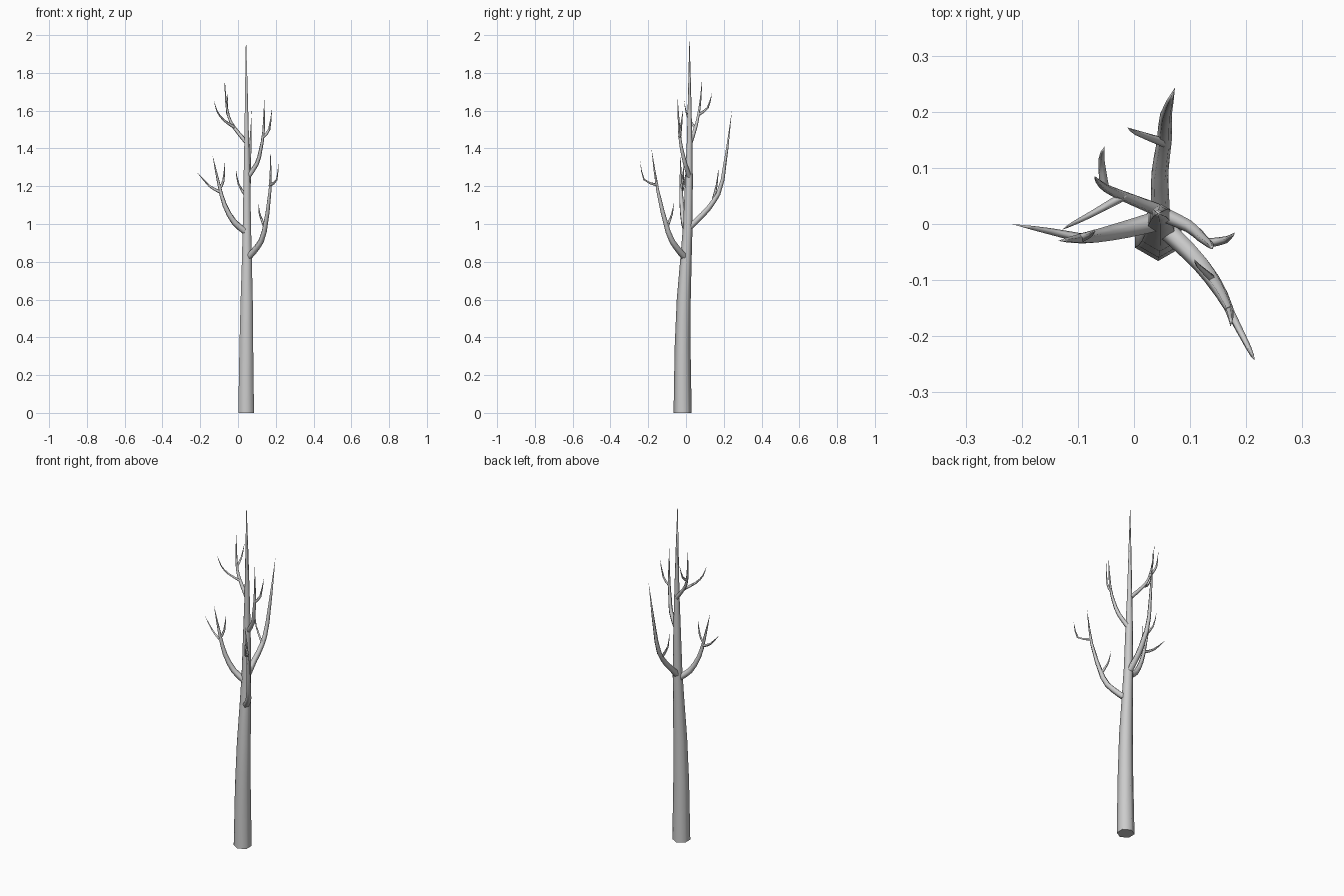
import bpy, bmesh, math
from mathutils import Vector


def catmull(pts, steps):
    """Smooth path through the given points."""
    p = [Vector(q) for q in pts]
    p = [2 * p[0] - p[1]] + p + [2 * p[-1] - p[-2]]
    out = []
    for i in range(1, len(p) - 2):
        a, b, c, d = p[i - 1:i + 3]
        for s in range(steps):
            t = s / steps
            out.append(0.5 * (2 * b + (c - a) * t + (2 * a - 5 * b + 4 * c - d) * t * t
                              + (3 * b - a - 3 * c + d) * t ** 3))
    out.append(p[-2])
    return out


def limb(name, path, radii, sides, flat_base=False):
    """Tapered tube along a path that ends in a point."""
    bm = bmesh.new()
    rings = []
    u = Vector((0, 1, 0))
    for i, (c, r) in enumerate(zip(path[:-1], radii)):
        d = (path[i + 1] - path[max(i - 1, 0)]).normalized()
        if flat_base:
            d = Vector((0, 0, 1))
        u = (u - d * u.dot(d)).normalized()
        w = d.cross(u)
        rings.append([bm.verts.new(c + r * (u * math.cos(k * math.tau / sides)
                                            + w * math.sin(k * math.tau / sides)))
                      for k in range(sides)])
    tip = bm.verts.new(path[-1])
    for k in range(sides):
        n = (k + 1) % sides
        for a, b in zip(rings, rings[1:]):
            bm.faces.new((a[k], a[n], b[n], b[k])).smooth = True
        bm.faces.new((rings[-1][k], rings[-1][n], tip)).smooth = True
    base = bm.faces.new(rings[0][::-1])
    for e in base.edges:
        e.smooth = False
    me = bpy.data.meshes.new(name)
    bm.to_mesh(me)
    bm.free()
    bpy.context.collection.objects.link(bpy.data.objects.new(name, me))


def branch(name, pts, r, sides=5):
    path = catmull(pts, 2)
    dist = [0]
    for a, b in zip(path, path[1:]):
        dist.append(dist[-1] + (b - a).length)
    limb(name, path, [r * (1 - s / dist[-1]) ** 0.8 for s in dist], sides)


# Trunk: six-sided, leaning slightly back
trunk = [(0.043, -0.018, 0, 0.048), (0.044, -0.018, 0.35, 0.042), (0.046, -0.012, 0.6, 0.037),
         (0.047, 0, 0.82, 0.030), (0.047, 0.010, 1.0, 0.025), (0.047, 0.016, 1.25, 0.020),
         (0.046, 0.019, 1.45, 0.014), (0.044, 0.019, 1.75, 0.007), (0.042, 0.018, 2.0, 0)]
limb("trunk", [Vector(p[:3]) for p in trunk], [p[3] for p in trunk], 6, True)

# Main branches
branch("front_right_branch", [(0.05, -0.002, 0.82), (0.103, -0.053, 0.88), (0.138, -0.095, 0.96),
                              (0.169, -0.15, 1.18), (0.172, -0.183, 1.40)], 0.019)
branch("left_branch", [(0.04, 0.004, 0.96), (-0.02, -0.012, 1.01), (-0.07, -0.023, 1.10),
                       (-0.101, -0.027, 1.21), (-0.135, -0.03, 1.365)], 0.019)
branch("back_branch", [(0.047, 0.015, 0.98), (0.046, 0.087, 1.05), (0.054, 0.145, 1.12),
                       (0.057, 0.193, 1.235), (0.073, 0.243, 1.60)], 0.018)
branch("upper_right_branch", [(0.05, 0.018, 1.245), (0.10, -0.005, 1.32), (0.12, -0.023, 1.395),
                              (0.135, -0.036, 1.49), (0.14, -0.045, 1.675)], 0.014)
branch("upper_left_branch", [(0.042, 0.025, 1.435), (-0.02, 0.05, 1.51), (-0.05, 0.064, 1.57),
                             (-0.065, 0.077, 1.66), (-0.07, 0.085, 1.765)], 0.012)

# Twigs
twigs = [
    [(0.168, -0.15, 1.205), (0.205, -0.222, 1.235), (0.215, -0.243, 1.335)],
    [(0.142, -0.10, 0.985), (0.115, -0.075, 1.05), (0.108, -0.063, 1.115)],
    [(-0.095, -0.025, 1.17), (-0.15, -0.013, 1.20), (-0.218, 0, 1.275)],
    [(-0.098, -0.026, 1.185), (-0.077, -0.018, 1.23), (-0.07, -0.01, 1.325)],
    [(0.054, 0.145, 1.13), (0.003, 0.163, 1.21), (-0.012, 0.172, 1.295)],
    [(0.132, -0.034, 1.46), (0.165, -0.028, 1.50), (0.18, -0.015, 1.61)],
    [(-0.018, 0.05, 1.51), (-0.075, 0.018, 1.55), (-0.11, 0, 1.595), (-0.128, -0.01, 1.655)],
    [(-0.053, 0.067, 1.58), (-0.058, 0.115, 1.615), (-0.053, 0.138, 1.695)],
]
for i, pts in enumerate(twigs):
    branch(f"twig_{i + 1}", pts, 0.0085, 4)
